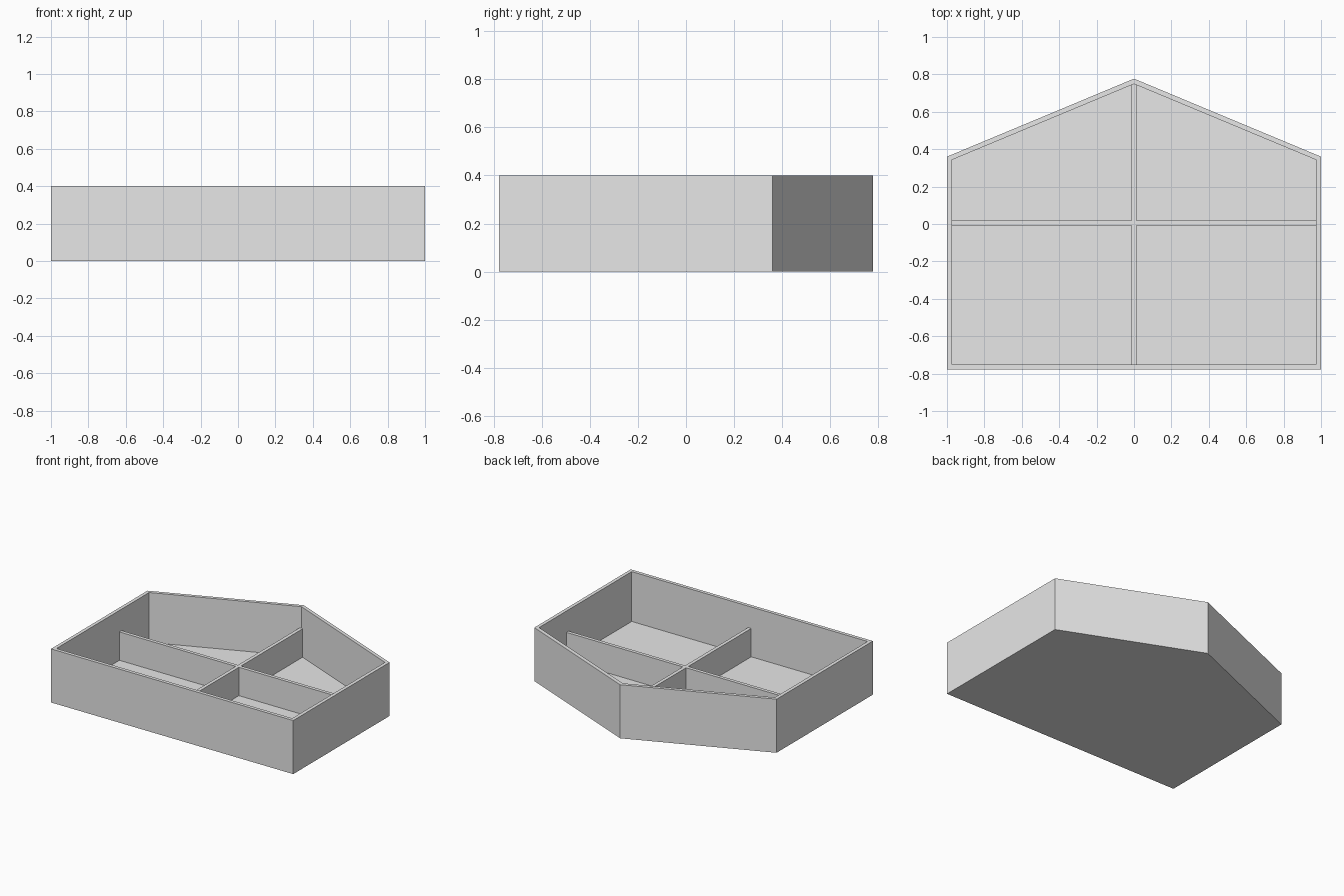
import bpy
import bmesh

if "Cube" in bpy.data.objects:
    bpy.data.objects.remove(bpy.data.objects["Cube"], do_unlink=True)

WALL, FLOOR = 0.026, 0.028
HEIGHT, DIVIDER_TOP = 0.40, 0.24
FRONT, SHOULDER, PEAK = -0.777, 0.36, 0.777

grey = bpy.data.materials.new("plain grey")
grey.use_nodes = True
grey.diffuse_color = (0.8, 0.8, 0.8, 1)
grey.node_tree.nodes["Principled BSDF"].inputs["Base Color"].default_value = grey.diffuse_color


def add_object(name, bm):
    bmesh.ops.recalc_face_normals(bm, faces=bm.faces)
    mesh = bpy.data.meshes.new(name)
    bm.to_mesh(mesh)
    bm.free()
    mesh.materials.append(grey)
    obj = bpy.data.objects.new(name, mesh)
    bpy.context.collection.objects.link(obj)
    return obj


# Gable-shaped tray: extrude the outline, inset the top and sink the cavity
bm = bmesh.new()
outline = [(-1, FRONT), (1, FRONT), (1, SHOULDER), (0, PEAK), (-1, SHOULDER)]
base = bm.faces.new([bm.verts.new((x, y, 0)) for x, y in outline])
side = bmesh.ops.extrude_face_region(bm, geom=[base], use_keep_orig=True)
top = next(g for g in side["geom"] if isinstance(g, bmesh.types.BMFace))
bmesh.ops.translate(bm, vec=(0, 0, HEIGHT), verts=top.verts[:])
bmesh.ops.recalc_face_normals(bm, faces=bm.faces)
bmesh.ops.inset_region(bm, faces=[top], thickness=WALL, use_even_offset=True)
cavity = bmesh.ops.extrude_face_region(bm, geom=[top])
bmesh.ops.translate(bm, vec=(0, 0, FLOOR - HEIGHT),
                    verts=[g for g in cavity["geom"] if isinstance(g, bmesh.types.BMVert)])
if top.is_valid:
    bmesh.ops.delete(bm, geom=[top], context="FACES_ONLY")
add_object("tray", bm)


# Low crossing dividers, joined as one cross-shaped prism
def divider_cross(name, half_x, back, front, y_mid, half):
    bm = bmesh.new()
    lo, hi = y_mid - half, y_mid + half
    cross = [(-half, front), (half, front), (half, lo), (half_x, lo), (half_x, hi), (half, hi),
             (half, back), (-half, back), (-half, hi), (-half_x, hi), (-half_x, lo), (-half, lo)]
    face = bm.faces.new([bm.verts.new((x, y, FLOOR)) for x, y in cross])
    up = bmesh.ops.extrude_face_region(bm, geom=[face])
    bmesh.ops.translate(bm, vec=(0, 0, DIVIDER_TOP - FLOOR),
                        verts=[g for g in up["geom"] if isinstance(g, bmesh.types.BMVert)])
    return add_object(name, bm)


divider_cross("dividers", 1 - WALL, PEAK - WALL, FRONT + WALL, 0.005, WALL / 2)
